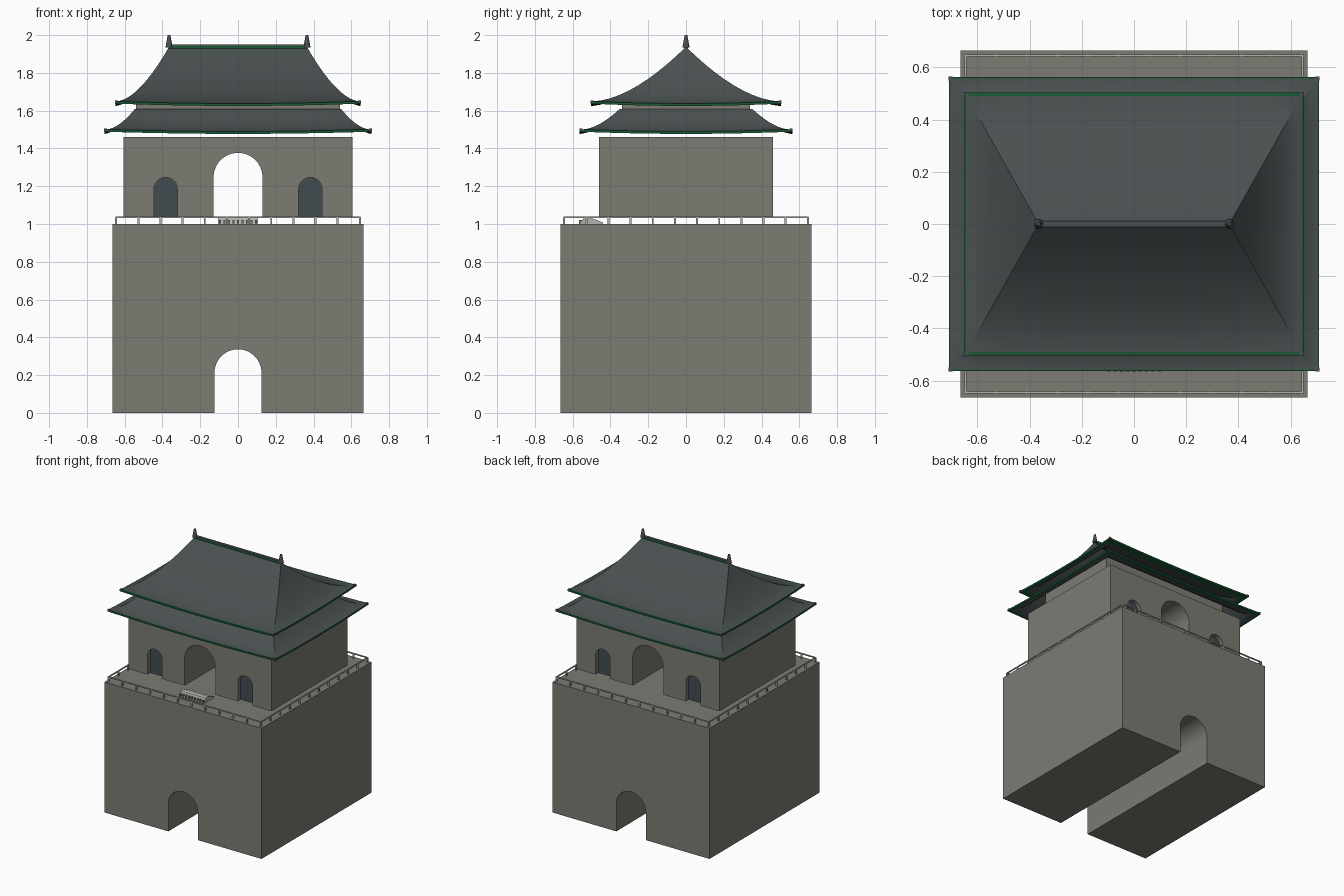
import bpy
import bmesh
import math
from mathutils import Vector

if "Cube" in bpy.data.objects:
    bpy.data.objects.remove(bpy.data.objects["Cube"], do_unlink=True)


def material(name, rgb):
    m = bpy.data.materials.new(name)
    m.use_nodes = True
    color = (*rgb, 1.0)
    m.diffuse_color = color
    m.node_tree.nodes["Principled BSDF"].inputs["Base Color"].default_value = color
    return m


STONE = material("stone grey", (0.2, 0.2, 0.175))
TILE = material("roof slate", (0.068, 0.08, 0.082))
GREEN = material("eave green", (0.01, 0.1, 0.035))
DOOR = material("door slate", (0.055, 0.07, 0.08))
RAIL = material("pale stone", (0.45, 0.45, 0.42))


def finish(bm, name, *mats):
    bmesh.ops.recalc_face_normals(bm, faces=bm.faces[:])
    mesh = bpy.data.meshes.new(name)
    bm.to_mesh(mesh)
    bm.free()
    for m in mats:
        mesh.materials.append(m)
    obj = bpy.data.objects.new(name, mesh)
    bpy.context.collection.objects.link(obj)
    return obj


def activate(obj):
    bpy.ops.object.select_all(action="DESELECT")
    obj.select_set(True)
    bpy.context.view_layer.objects.active = obj


def smooth(obj, degrees):
    activate(obj)
    bpy.ops.object.shade_smooth_by_angle(angle=math.radians(degrees))


def add_box(bm, lo, hi):
    lo, hi = Vector(lo), Vector(hi)
    made = bmesh.ops.create_cube(bm, size=1)["verts"]
    bmesh.ops.scale(bm, vec=hi - lo, verts=made)
    bmesh.ops.translate(bm, vec=(lo + hi) / 2, verts=made)


def box(name, lo, hi, mat):
    bm = bmesh.new()
    add_box(bm, lo, hi)
    return finish(bm, name, mat)


def prism(name, outline, start, end, mat, axis="y"):
    """Extrude an (across, z) outline along y or x."""
    bm = bmesh.new()
    place = (lambda a, z: (a, start, z)) if axis == "y" else (lambda a, z: (start, a, z))
    face = bm.faces.new([bm.verts.new(place(a, z)) for a, z in outline])
    out = bmesh.ops.extrude_face_region(bm, geom=[face])["geom"]
    step = (0, end - start, 0) if axis == "y" else (end - start, 0, 0)
    bmesh.ops.translate(bm, vec=step, verts=[v for v in out if isinstance(v, bmesh.types.BMVert)])
    return finish(bm, name, mat)


def arch(cx, half, bottom, top, steps=14):
    """Outline of a round-headed opening, from left foot to right foot."""
    spring = top - half
    curve = [(cx - half * math.cos(math.pi * i / steps), spring + half * math.sin(math.pi * i / steps))
             for i in range(steps + 1)]
    return [(cx - half, bottom)] + curve + [(cx + half, bottom)]


def block(name, hx, hy, z0, z1, half, top):
    """Masonry block with an arched passage running front to back."""
    outline = [(-hx, z0)] + arch(0, half, z0, top) + [(hx, z0), (hx, z1), (-hx, z1)]
    return smooth_block(prism(name, outline, -hy, hy, STONE))


def smooth_block(obj):
    smooth(obj, 25)
    return obj


# Base and upper hall
block("base", 0.665, 0.665, 0, 1.0, 0.125, 0.337)
hall = block("hall", 0.605, 0.46, 1.037, 1.46, 0.13, 1.377)

# Door niches with recessed door panels, on front and back
for face, sy in (("front", -1), ("back", 1)):
    for side, sx in (("right", -1), ("left", 1)):
        cx = sx * 0.383
        cutter = prism("niche_cutter", arch(cx, 0.062, 1.0, 1.247), sy * 0.42, sy * 0.5, STONE)
        cut = hall.modifiers.new("niche", "BOOLEAN")
        cut.operation = "DIFFERENCE"
        cut.solver = "EXACT"
        cut.object = cutter
        activate(hall)
        bpy.ops.object.modifier_apply(modifier=cut.name)
        bpy.data.objects.remove(cutter, do_unlink=True)
        prism(f"{face}_{side}_door", arch(cx, 0.0615, 1.038, 1.2465), sy * 0.418, sy * 0.427, DOOR)

# Neck between the two roofs
box("roof_neck", (-0.54, -0.34, 1.5), (0.54, 0.34, 1.64), STONE)


def roof(name, top, eave, top_z, eave_z, power=1.65, sides=10):
    """Concave hipped roof shell with lifted corners and a green eave band."""
    bm = bmesh.new()
    thick, lift = 0.013, 0.012

    def ring(t, drop):
        hx, hy = (a + (b - a) * t for a, b in zip(top, eave))
        z = eave_z + (top_z - eave_z) * (1 - t) ** power - drop
        corners = [(-hx, -hy), (hx, -hy), (hx, hy), (-hx, hy)]
        verts = []
        for k in range(4):
            (x0, y0), (x1, y1) = corners[k], corners[(k + 1) % 4]
            for i in range(sides):
                f = i / sides
                rise = lift * t ** 3 * abs(2 * f - 1) ** 2
                verts.append(bm.verts.new((x0 + (x1 - x0) * f, y0 + (y1 - y0) * f, z + rise)))
        return verts

    levels = [i / 10 for i in range(10)] + [0.975, 1]
    rings = [ring(t, 0) for t in levels] + [ring(t, thick) for t in reversed(levels)]
    last = len(levels) - 1
    for r in range(len(rings)):
        a, b = rings[r], rings[(r + 1) % len(rings)]
        for i in range(len(a)):
            j = (i + 1) % len(a)
            f = bm.faces.new((a[i], a[j], b[j], b[i]))
            f.material_index = 1 if last - 1 <= r <= last + 2 else 0
    bmesh.ops.remove_doubles(bm, verts=bm.verts[:], dist=0.0004)
    obj = finish(bm, name, TILE, GREEN)
    smooth(obj, 22)

    # Small end tiles on the eave corners
    bm = bmesh.new()
    for sx in (-1, 1):
        for sy in (-1, 1):
            x, y, z = sx * (eave[0] - 0.006), sy * (eave[1] - 0.006), eave_z + lift
            add_box(bm, (x - 0.008, y - 0.008, z - 0.012), (x + 0.008, y + 0.008, z + 0.004))
    finish(bm, name + "_corner_tiles", TILE)


roof("lower_roof", (0.545, 0.35), (0.708, 0.563), 1.61, 1.49)
roof("upper_roof", (0.365, 0.0), (0.648, 0.503), 1.938, 1.638)

# Ridge and finials
box("ridge_band", (-0.365, -0.01, 1.93), (0.365, 0.01, 1.943), GREEN)
box("ridge_cap", (-0.365, -0.011, 1.943), (0.365, 0.011, 1.949), TILE)
for side, sx in (("right", -1), ("left", 1)):
    bm = bmesh.new()
    bmesh.ops.create_cone(bm, cap_ends=True, segments=12, radius1=0.019, radius2=0.007, depth=0.065)
    bmesh.ops.translate(bm, vec=(sx * 0.365, 0, 1.9675), verts=bm.verts[:])
    smooth(finish(bm, side + "_finial", TILE), 40)

# Railing around the terrace
bm = bmesh.new()
edge, posts, r = 0.645, 11, 0.004
for s in (-edge, edge):
    add_box(bm, (-edge - r, s - r, 1.032), (edge + r, s + r, 1.04))
    add_box(bm, (s - r, -edge - r, 1.032), (s + r, edge + r, 1.04))
    for i in range(posts + 1):
        p = -edge + 2 * edge * i / posts
        add_box(bm, (p - 0.005, s - 0.005, 1.0), (p + 0.005, s + 0.005, 1.038))
        if 0 < i < posts:
            add_box(bm, (s - 0.005, p - 0.005, 1.0), (s + 0.005, p + 0.005, 1.038))
finish(bm, "railing", RAIL)

# Low sloped plinth on the front terrace, with ribs along its front
prism("front_plinth", [(-0.56, 1.0), (-0.54, 1.033), (-0.515, 1.037), (-0.44, 1.008), (-0.44, 1.0)],
      -0.105, 0.105, RAIL, axis="x")
bm = bmesh.new()
for i in range(9):
    x = -0.096 + 0.024 * i
    add_box(bm, (x - 0.005, -0.566, 1.0), (x + 0.005, -0.545, 1.022))
finish(bm, "plinth_ribs", STONE)
